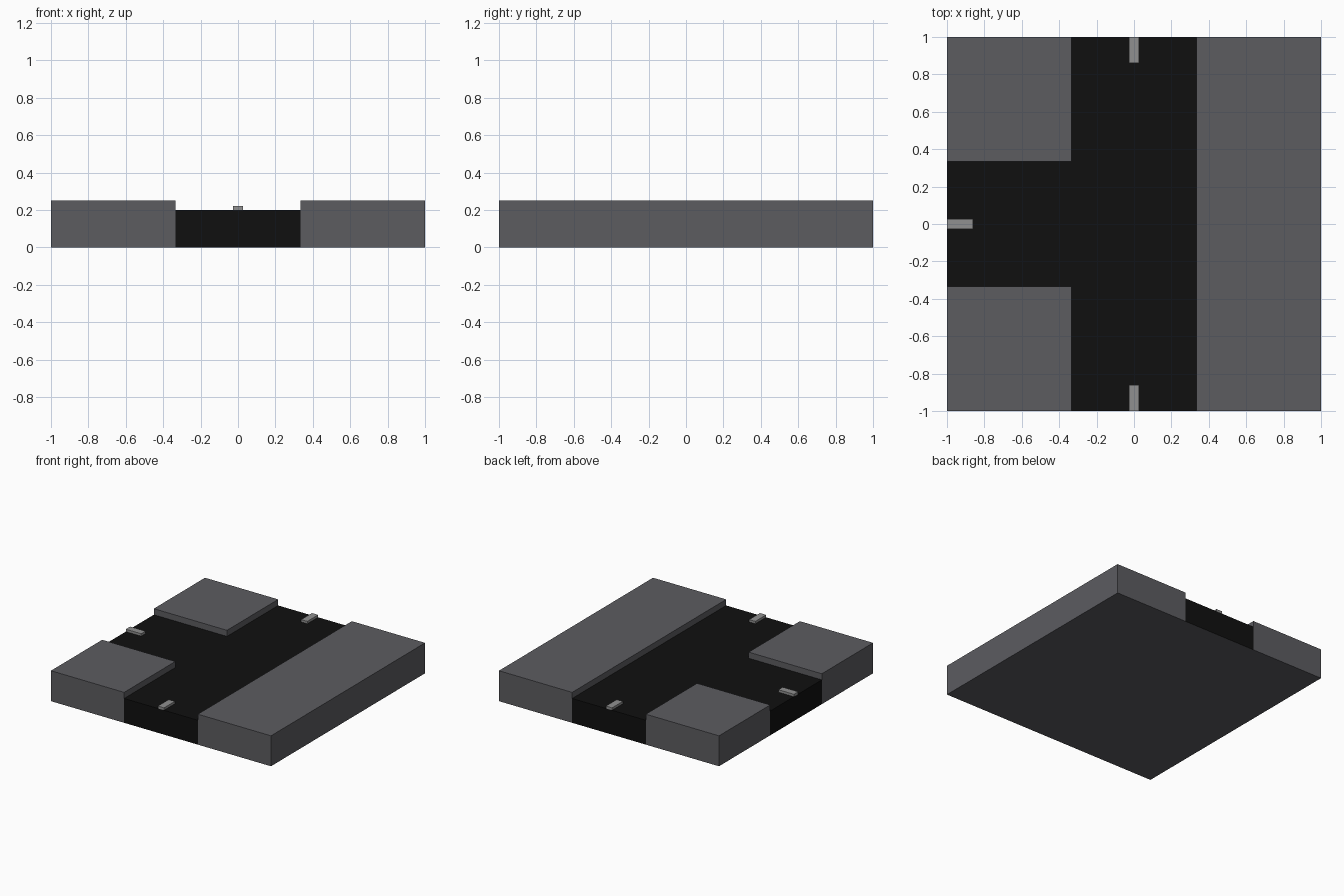
import bpy, bmesh
from mathutils import Matrix, Vector

if "Cube" in bpy.data.objects:
    bpy.data.objects.remove(bpy.data.objects["Cube"])

KERB = 0.335      # half width of the road
ROAD_Z = 0.2
PAVE_Z = 0.25


def material(name, rgb):
    m = bpy.data.materials.new(name)
    m.diffuse_color = (*rgb, 1)
    m.use_nodes = True
    m.node_tree.nodes["Principled BSDF"].inputs["Base Color"].default_value = m.diffuse_color
    return m


paving = material("paving", (0.107, 0.107, 0.118))
asphalt = material("asphalt", (0.005, 0.005, 0.005))
paint = material("paint", (0.28, 0.28, 0.28))


def finish(name, bm, *mats):
    bmesh.ops.recalc_face_normals(bm, faces=bm.faces)
    me = bpy.data.meshes.new(name)
    bm.to_mesh(me)
    bm.free()
    for m in mats:
        me.materials.append(m)
    ob = bpy.data.objects.new(name, me)
    bpy.context.collection.objects.link(ob)
    return ob


def is_road(p):
    return abs(p.x) < KERB + 0.001 or (p.x < 0 and abs(p.y) < KERB + 0.001)


# Road tile: 3 x 3 plan raised into a slab, paved cells raised to the kerb
bm = bmesh.new()
bmesh.ops.create_grid(bm, x_segments=3, y_segments=3, size=1)
for v in bm.verts:
    for i in (0, 1):
        if abs(v.co[i]) < 0.9:
            v.co[i] = KERB if v.co[i] > 0 else -KERB
ret = bmesh.ops.extrude_face_region(bm, geom=bm.faces[:], use_keep_orig=True)
top = [g for g in ret["geom"] if isinstance(g, bmesh.types.BMFace)]
for v in {v for f in top for v in f.verts}:
    v.co.z = ROAD_Z

# Road surface and road ends are asphalt, the underside stays paving grey
for f in bm.faces:
    c = f.calc_center_median()
    if c.z > 0.01 and is_road(c):
        f.material_index = 1

kerbs = [f for f in top if not is_road(f.calc_center_median())]
ret = bmesh.ops.extrude_face_region(bm, geom=kerbs)
for v in [g for g in ret["geom"] if isinstance(g, bmesh.types.BMVert)]:
    v.co.z = PAVE_Z
for f in bm.faces:
    if f.calc_center_median().z > ROAD_Z + 0.01:
        f.material_index = 0
finish("road_junction", bm, paving, asphalt)


# Painted lane dashes at the three road ends
def dash(name, center, size):
    b = bmesh.new()
    bmesh.ops.create_cube(b, size=1, matrix=Matrix.Translation(center) @ Matrix.Diagonal((*size, 1)))
    finish(name, b, paint)


W, L, H = 0.056, 0.14, 0.02
Z = ROAD_Z + H / 2
dash("lane_dash_front", Vector((0, -1 + L / 2, Z)), (W, L, H))
dash("lane_dash_back", Vector((0, 1 - L / 2, Z)), (W, L, H))
dash("lane_dash_left", Vector((-1 + L / 2, 0, Z)), (L, W, H))
